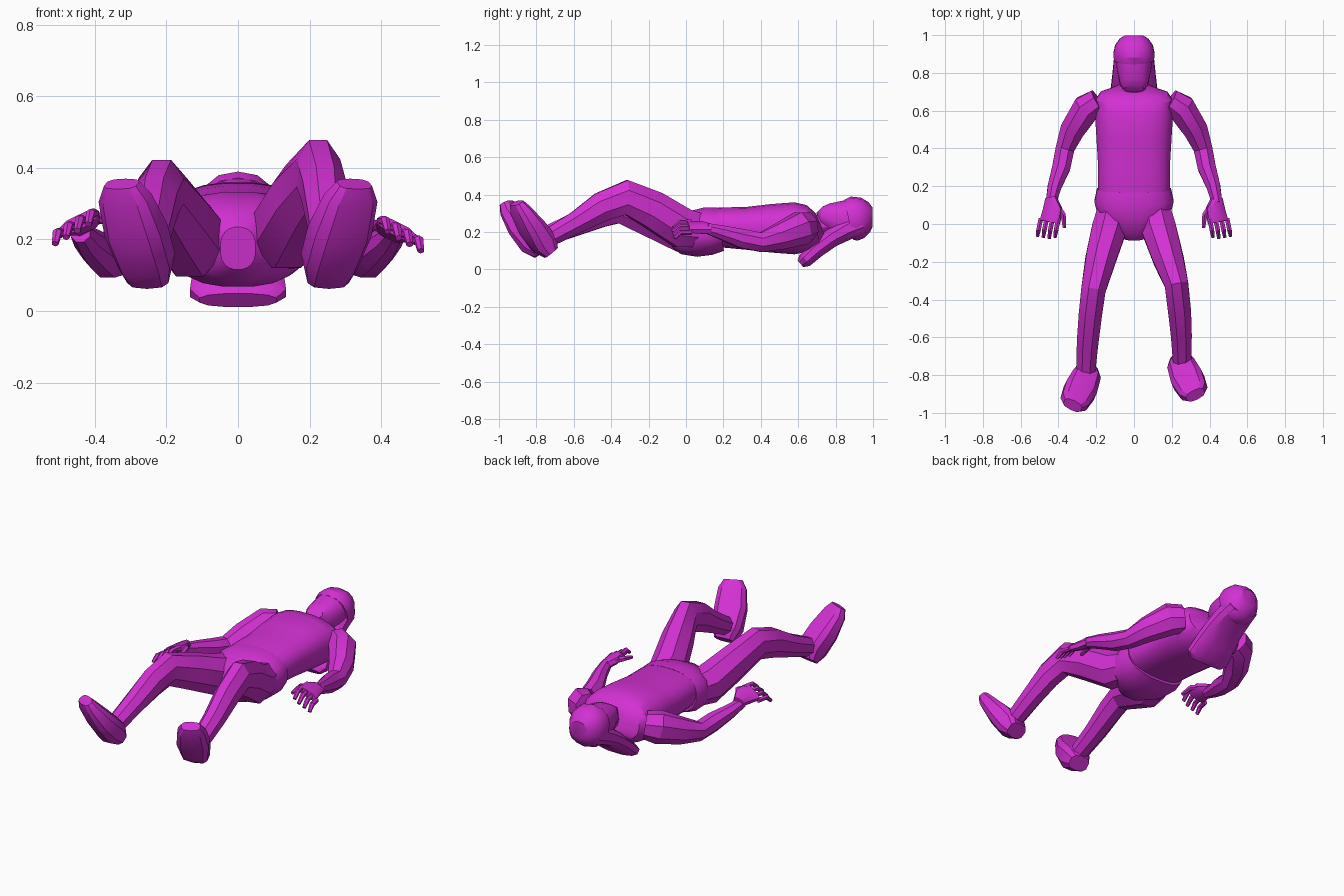
import bpy
import bmesh
import math
from mathutils import Vector, Matrix

cube = bpy.data.objects.get("Cube")
if cube:
    bpy.data.objects.remove(cube, do_unlink=True)

magenta = bpy.data.materials.new("magenta")
magenta.use_nodes = True
colour = (0.65, 0.03, 0.65, 1)
magenta.diffuse_color = colour
magenta.node_tree.nodes["Principled BSDF"].inputs["Base Color"].default_value = colour

UP = Vector((0, 0, 1))
parts = []


def superellipse(angle, power):
    """Point on a unit rounded-square outline."""
    c, s = math.cos(angle), math.sin(angle)
    return (math.copysign(abs(c) ** (2 / power), c),
            math.copysign(abs(s) ** (2 / power), s))


def loft(name, rings, sides=8, power=2.0, roll=0.0, mirror=False, shift=(0, 0, 0)):
    """Skin rings of (x, y, z, half width, half depth) set square to their path."""
    bm = bmesh.new()
    centres = [Vector(ring[:3]) for ring in rings]
    loops = []
    for i, ring in enumerate(rings):
        before = centres[max(i - 1, 0)]
        after = centres[min(i + 1, len(rings) - 1)]
        tangent = (after - before).normalized()
        turn = Matrix.Rotation(roll, 3, tangent)
        across = turn @ tangent.cross(UP).normalized()
        depth = across.cross(tangent)
        loop = []
        for k in range(sides):
            u, v = superellipse(math.tau * (k + 0.5) / sides, power)
            point = centres[i] + across * u * ring[3] + depth * v * ring[4]
            if mirror:
                point.x = -point.x
            loop.append(bm.verts.new(point + Vector(shift)))
        loops.append(loop)
    for lower, upper in zip(loops, loops[1:]):
        for k in range(sides):
            n = (k + 1) % sides
            bm.faces.new((lower[k], lower[n], upper[n], upper[k]))
    bm.faces.new(loops[0])
    bm.faces.new(loops[-1])
    bmesh.ops.recalc_face_normals(bm, faces=bm.faces)
    mesh = bpy.data.meshes.new(name)
    bm.to_mesh(mesh)
    bm.free()
    mesh.materials.append(magenta)
    obj = bpy.data.objects.new(name, mesh)
    bpy.context.collection.objects.link(obj)
    parts.append(obj)
    return obj


def along_spine(*rows):
    """Rings on the centre line from (y, z, half width, half depth)."""
    return [(0, *row) for row in rows]


# Trunk
loft("torso", along_spine(
    (.12, .22, .18, .1), (.18, .225, .192, .107), (.32, .22, .192, .115),
    (.45, .22, .2, .13), (.58, .22, .208, .14), (.65, .22, .21, .125),
    (.695, .225, .18, .095), (.72, .235, .09, .07)), sides=24, power=2.5)
loft("pelvis", along_spine(
    (.185, .215, .198, .118), (.12, .205, .212, .13), (.04, .19, .19, .125),
    (-.04, .18, .1, .1), (-.08, .175, .05, .06)), sides=20, power=2.4)

# Head, neck and hair
loft("neck", along_spine((.66, .23, .065, .06), (.8, .25, .06, .06)), sides=12)
loft("head", along_spine(
    (.715, .32, .05, .025), (.74, .295, .075, .065), (.82, .27, .092, .1),
    (.9, .27, .1, .108), (.96, .28, .085, .085)), sides=16, power=2.4)
loft("hair_cap", along_spine(
    (.87, .265, .108, .11), (.9, .272, .112, .119), (.945, .277, .102, .108),
    (.98, .28, .078, .08), (.998, .28, .05, .05)), sides=14, power=2.3)
loft("long_hair", along_spine(
    (.94, .25, .1, .07), (.86, .215, .11, .06), (.78, .17, .118, .052),
    (.7, .11, .128, .048), (.635, .05, .138, .042), (.612, .03, .11, .025)),
    sides=12, power=2.6)

# Legs, with the left knee raised higher
left_leg = [
    (.1, .12, .2, .085, .09), (.13, -.02, .22, .1, .115), (.18, -.18, .32, .088, .108),
    (.225, -.32, .385, .068, .1), (.24, -.45, .335, .066, .085),
    (.25, -.58, .255, .06, .065), (.255, -.74, .165, .052, .052)]
right_leg = [
    (.1, .12, .2, .085, .09), (.13, -.02, .2, .1, .115), (.175, -.18, .27, .088, .105),
    (.215, -.35, .335, .07, .095), (.23, -.47, .3, .067, .085),
    (.245, -.62, .23, .062, .065), (.255, -.79, .16, .053, .053)]
loft("left_leg", left_leg)
loft("right_leg", right_leg, mirror=True)

# Feet, arms and hands are shared by both sides
foot = [
    (.25, -.72, .09, .06, .045), (.255, -.76, .14, .078, .075),
    (.285, -.825, .225, .09, .065), (.315, -.885, .315, .078, .045),
    (.325, -.905, .355, .052, .03)]
arm = [
    (.19, .65, .23, .07, .08), (.25, .615, .22, .08, .095), (.325, .5, .175, .07, .075),
    (.365, .4, .145, .054, .056), (.385, .3, .165, .052, .055),
    (.42, .2, .195, .04, .042), (.44, .11, .22, .03, .03)]
palm = [
    (.44, .14, .215, .03, .025), (.43, .08, .225, .055, .027),
    (.445, .01, .228, .06, .02)]
thumb = [
    (.41, .1, .235, .016, .016), (.375, .05, .24, .016, .016),
    (.368, -.02, .225, .01, .01)]

for side, mirror in (("left", False), ("right", True)):
    loft(side + "_foot", foot, sides=10, power=2.8, mirror=mirror,
         shift=(0, -.055 if mirror else 0, 0))
    loft(side + "_arm", arm, mirror=mirror)
    lift = (0, 0, .02 if mirror else 0)
    loft(side + "_palm", palm, power=2.6, roll=-.45, mirror=mirror, shift=lift)
    loft(side + "_thumb", thumb, sides=6, mirror=mirror, shift=lift)
    # Fingers curl down and fan outwards
    for i, finger in enumerate(("index", "middle", "ring", "little")):
        x, z = .4 + .031 * i, .252 - .018 * i
        reach = -.075 + .006 * abs(i - 1)
        loft(side + "_" + finger + "_finger", [
            (x, .03, z, .014, .014),
            (x + .012, -.03, z, .014, .014),
            (x + .018, reach, z - .03, .01, .01)],
            sides=6, mirror=mirror, shift=lift)

# Soft shading with crisp facets
bpy.ops.object.select_all(action="DESELECT")
for part in parts:
    part.select_set(True)
bpy.context.view_layer.objects.active = parts[0]
bpy.ops.object.shade_smooth_by_angle(angle=math.radians(30))
